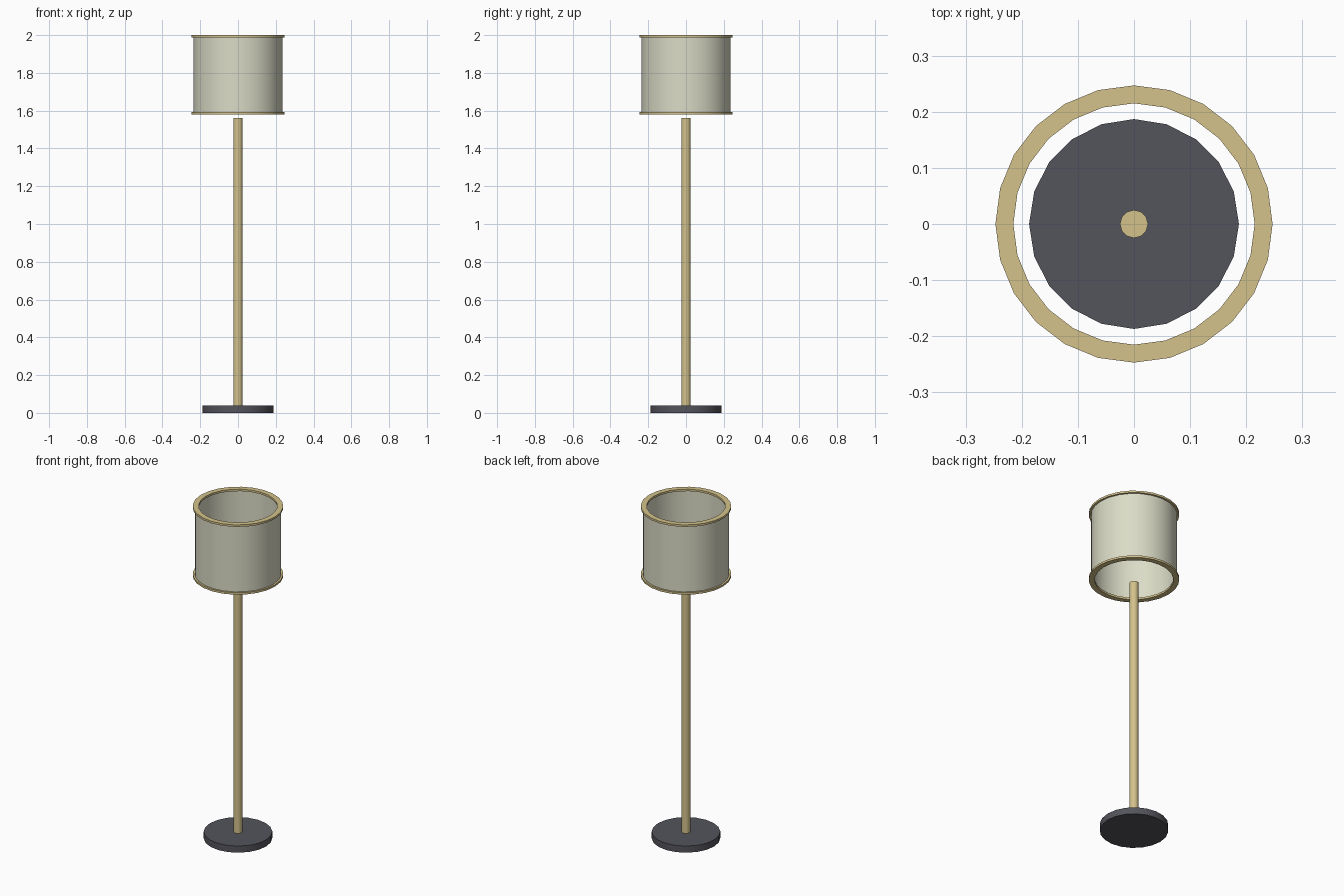
import bpy
import bmesh
from math import radians, sin, cos, tau

cube = bpy.data.objects.get("Cube")
if cube:
    bpy.data.objects.remove(cube, do_unlink=True)


def material(name, rgb):
    mat = bpy.data.materials.new(name)
    mat.use_nodes = True
    mat.diffuse_color = (*rgb, 1)
    mat.node_tree.nodes["Principled BSDF"].inputs["Base Color"].default_value = (*rgb, 1)
    return mat


def lathe(name, profile, sides, mat, closed=False):
    """Revolve (radius, z) points around z; radius zero becomes a flat cap."""
    bm = bmesh.new()
    rings = [[bm.verts.new((r * sin(tau * i / sides), r * cos(tau * i / sides), z))
              for i in range(sides)] for r, z in profile if r > 0]
    pairs = list(zip(rings, rings[1:]))
    if closed:
        pairs.append((rings[-1], rings[0]))
    for low, high in pairs:
        for i in range(sides):
            j = (i + 1) % sides
            bm.faces.new((low[j], low[i], high[i], high[j]))
    if profile[0][0] == 0:
        bm.faces.new(rings[0])
    if profile[-1][0] == 0:
        bm.faces.new(rings[-1][::-1])
    if closed or profile[0][0] == 0:
        bmesh.ops.recalc_face_normals(bm, faces=bm.faces[:])
    mesh = bpy.data.meshes.new(name)
    bm.to_mesh(mesh)
    bm.free()
    mesh.materials.append(mat)
    obj = bpy.data.objects.new(name, mesh)
    bpy.context.collection.objects.link(obj)
    bpy.ops.object.select_all(action='DESELECT')
    obj.select_set(True)
    bpy.context.view_layer.objects.active = obj
    bpy.ops.object.shade_smooth_by_angle(angle=radians(35))
    return obj


charcoal = material("charcoal metal", (0.088, 0.088, 0.107))
brass = material("pale brass", (0.66, 0.54, 0.26))
linen = material("cream linen", (0.71, 0.71, 0.57))


def solid(radius, bottom, top):
    return [(0, bottom), (radius, bottom), (radius, top), (0, top)]


# Weighted base and pole
lathe("base", solid(0.187, 0, 0.04), 20, charcoal)
lathe("pole", solid(0.025, 0.04, 1.56), 12, brass)

# Open drum shade
lathe("shade", [(0.236, 1.585), (0.236, 1.995)], 24, linen)

# Flat trim rings at both rims of the shade
for name, z in (("bottom_ring", 1.58), ("top_ring", 1.988)):
    lathe(name, [(0.215, z), (0.247, z), (0.247, z + 0.012), (0.215, z + 0.012)],
          24, brass, closed=True)
